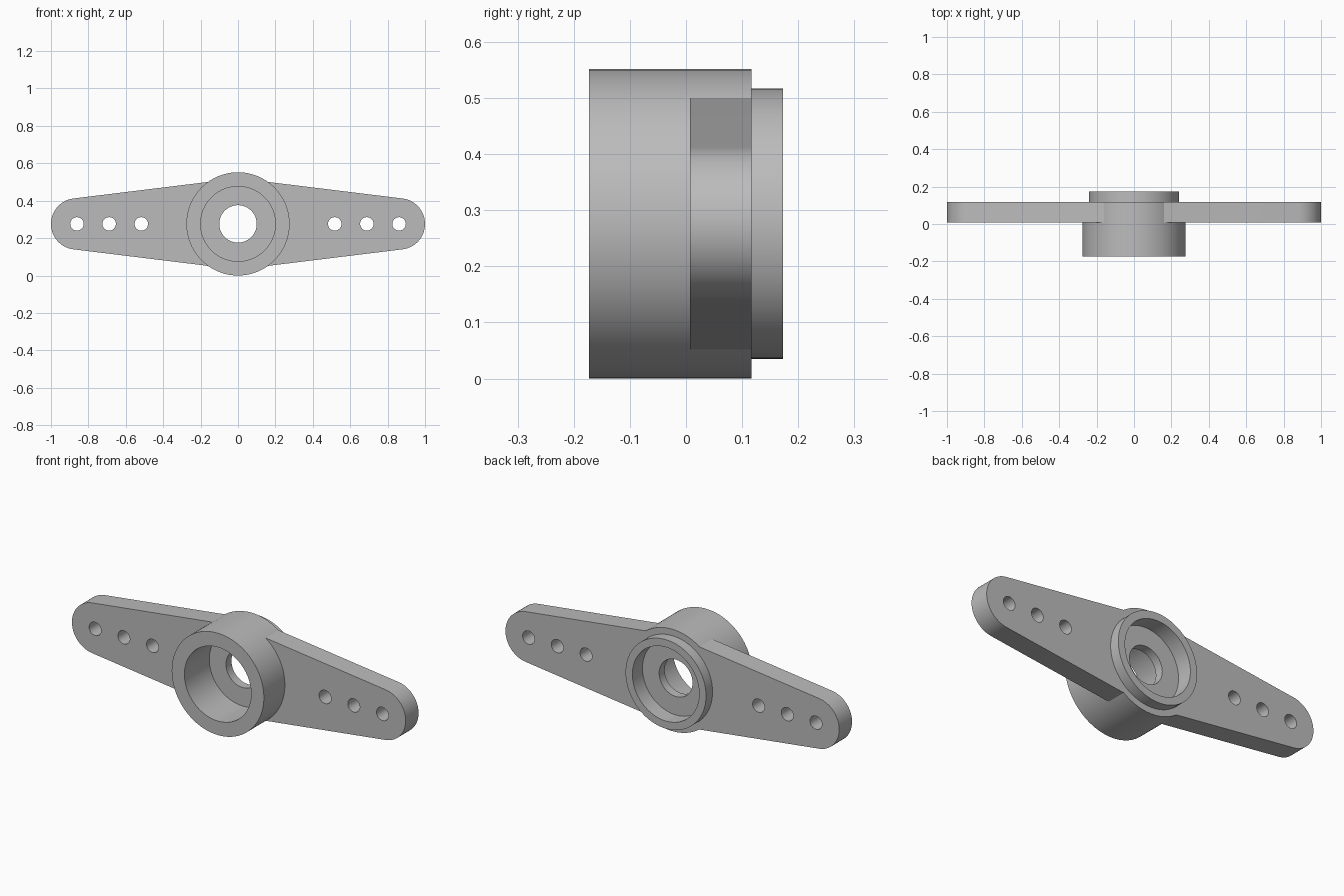
import bpy
import bmesh
from math import cos, sin, pi, radians

AXIS_Z = 0.276          # height of the hub axis
HUB_R, COLLAR_R, BORE_R, SHAFT_R, PIN_R = 0.276, 0.241, 0.2, 0.1, 0.036
TIP_R = 0.137
TIP_X = 1 - TIP_R

old = bpy.data.objects.get("Cube")
if old:
    bpy.data.objects.remove(old, do_unlink=True)

plastic = bpy.data.materials.new("grey plastic")
plastic.use_nodes = True
colour = (0.5, 0.5, 0.5, 1)
plastic.diffuse_color = colour
plastic.node_tree.nodes["Principled BSDF"].inputs["Base Color"].default_value = colour


def arc(radius, start, end, steps, cx=0.0):
    angles = [start + (end - start) * i / steps for i in range(steps + 1)]
    return [(cx + radius * cos(a), radius * sin(a)) for a in angles]


def circle(radius, cx=0.0, steps=96):
    return arc(radius, 0, 2 * pi, steps, cx)[:-1]


def prism(name, outline, y0, y1):
    """Extrude an outline around the hub axis from y0 to y1."""
    bm = bmesh.new()
    face = bm.faces.new([bm.verts.new((x, y0, z + AXIS_Z)) for x, z in outline])
    new = bmesh.ops.extrude_face_region(bm, geom=[face])["geom"]
    for v in new:
        if isinstance(v, bmesh.types.BMVert):
            v.co.y = y1
    bmesh.ops.recalc_face_normals(bm, faces=bm.faces)
    mesh = bpy.data.meshes.new(name)
    bm.to_mesh(mesh)
    bm.free()
    mesh.materials.append(plastic)
    ob = bpy.data.objects.new(name, mesh)
    bpy.context.collection.objects.link(ob)
    return ob


def combine(target, tool, operation):
    mod = target.modifiers.new("join", "BOOLEAN")
    mod.operation = operation
    mod.solver = "EXACT"
    mod.object = tool
    bpy.context.view_layer.objects.active = target
    bpy.ops.object.modifier_apply(modifier=mod.name)
    bpy.data.objects.remove(tool, do_unlink=True)


# Double arm: two rounded tips, widest at the hub
sweep = radians(83)
tip = arc(TIP_R, -sweep, sweep, 32, TIP_X)
peak = 0.244
outline = tip + [(0, peak)] + [(-x, -z) for x, z in tip] + [(0, -peak)]
horn = prism("double_arm_horn", outline, 0.007, 0.117)

# Hub and rear collar
combine(horn, prism("hub", circle(HUB_R), -0.173, 0.117), "UNION")
combine(horn, prism("collar", circle(COLLAR_R), 0.06, 0.173), "UNION")

# Front bore, rear pocket and shaft hole, leaving a thin web
combine(horn, prism("front_bore", circle(BORE_R), -0.3, 0.04), "DIFFERENCE")
combine(horn, prism("rear_pocket", circle(BORE_R), 0.087, 0.3), "DIFFERENCE")
combine(horn, prism("shaft_hole", circle(SHAFT_R), -0.1, 0.15), "DIFFERENCE")

# Linkage holes along both arms
for side in (-1, 1):
    for x in (0.517, 0.689, 0.861):
        pin = prism("pin_hole", circle(PIN_R, side * x, 32), -0.1, 0.2)
        combine(horn, pin, "DIFFERENCE")

bpy.ops.object.select_all(action="DESELECT")
horn.select_set(True)
bpy.context.view_layer.objects.active = horn
bpy.ops.object.shade_smooth_by_angle(angle=radians(25))
